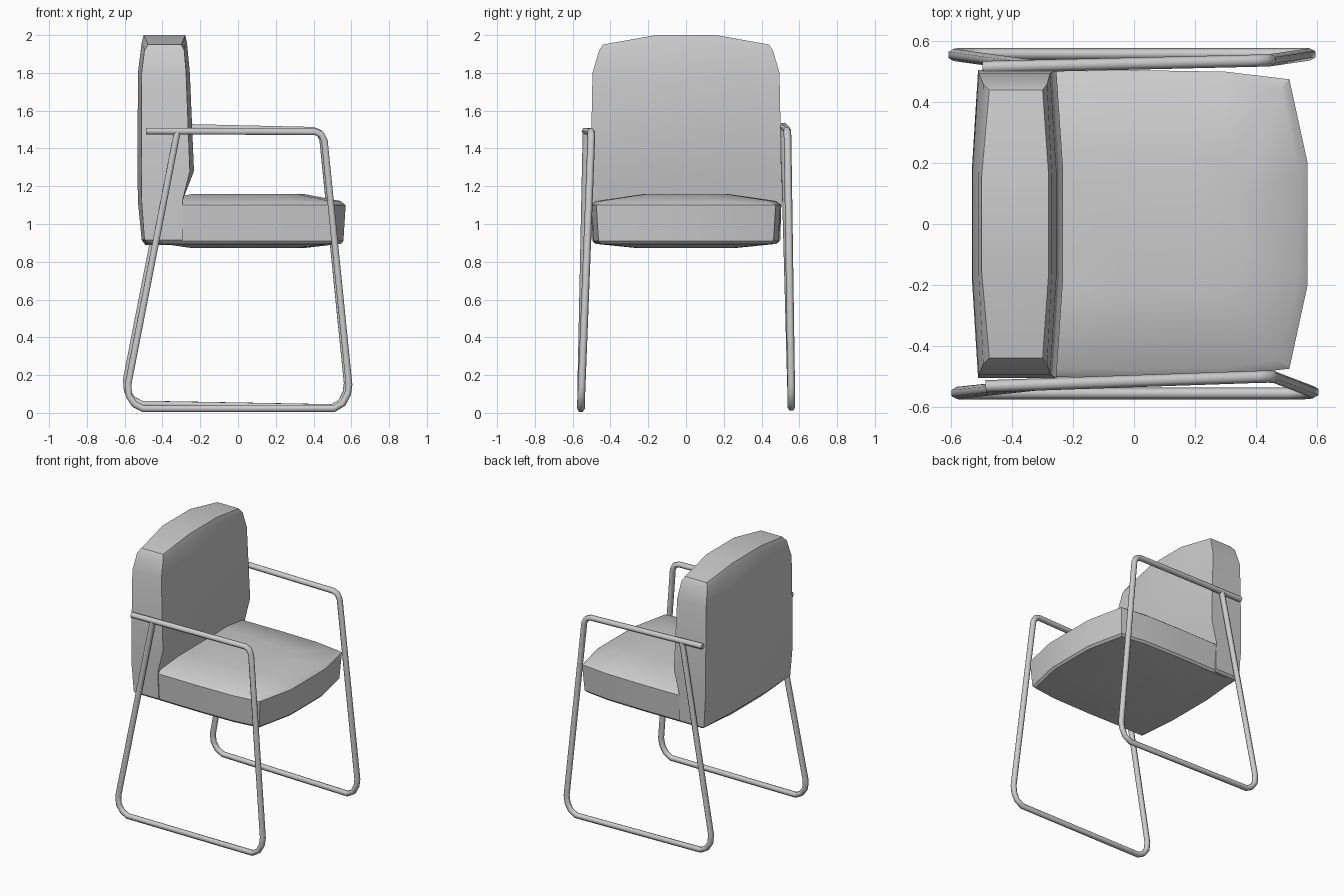
import bpy, bmesh, math

if "Cube" in bpy.data.objects:
    bpy.data.objects.remove(bpy.data.objects["Cube"])


def loft(name, rings):
    # skin a stack of equal-length point rings and cap both ends
    bm = bmesh.new()
    vs = [[bm.verts.new(p) for p in ring] for ring in rings]
    n = len(vs[0])
    for a, b in zip(vs, vs[1:]):
        for i in range(n):
            j = (i + 1) % n
            bm.faces.new((a[i], a[j], b[j], b[i]))
    # caps: strips joining mirrored points (i, n-1-i)
    for ring in (vs[0], vs[-1]):
        for i in range(n // 2 - 1):
            bm.faces.new((ring[i], ring[i + 1], ring[n - 2 - i], ring[n - 1 - i]))
    bmesh.ops.recalc_face_normals(bm, faces=bm.faces)
    me = bpy.data.meshes.new(name)
    bm.to_mesh(me)
    bm.free()
    ob = bpy.data.objects.new(name, me)
    bpy.context.collection.objects.link(ob)
    bpy.ops.object.select_all(action='DESELECT')
    bpy.context.view_layer.objects.active = ob
    ob.select_set(True)
    bpy.ops.object.shade_smooth_by_angle(angle=math.radians(30))
    return ob


# backrest: horizontal rings, bulged front and back, crowned top
def back_ring(z, w, xb, xf, bulge_b, bulge_f, crown):
    cols = (-1, -0.36, 0.36, 1)
    front = [(xf + (bulge_f if abs(c) < 1 else 0), c * w,
              z + (crown if abs(c) < 1 else 0)) for c in cols]
    rear = [(xb - (bulge_b if abs(c) < 1 else 0), c * w,
             z + (crown if abs(c) < 1 else 0)) for c in reversed(cols)]
    return front + rear


loft("backrest", [back_ring(*r) for r in (
    (0.90, 0.485, -0.475, -0.30, 0.015, 0, -0.012),
    (0.915, 0.50, -0.495, -0.295, 0.015, 0, 0),
    (1.12, 0.505, -0.51, -0.295, 0.02, 0, 0),
    (1.28, 0.505, -0.512, -0.255, 0.02, 0.022, 0),
    (1.80, 0.495, -0.51, -0.275, 0.02, 0.02, 0),
    (1.92, 0.46, -0.495, -0.285, 0.015, 0.015, 0.04),
    (1.95, 0.44, -0.475, -0.30, 0.025, 0.02, 0.05))])


# seat: rounded-front outline; inset moves edges in, dome lifts the middle
def seat_ring(z, inset, dome=0.0):
    half = [(-0.40, 0.50), (0.0, 0.505), (0.30, 0.50), (0.51, 0.475), (0.57, 0.20)]
    pts = []
    for x, y in half:
        k = max(0.0, 1 - max(0, x - 0.3) / 0.27)
        pts.append((x - (inset if x > 0.4 else 0), y - inset, z + dome * k))
    return pts + [(x, -y, zz) for x, y, zz in reversed(pts)]


loft("seat", [
    [(x * 0.6, y * 0.5, 0.872) for x, y, z in seat_ring(0, 0)],
    seat_ring(0.895, 0.025),
    seat_ring(0.91, 0.012),
    seat_ring(1.10, 0.0),
    seat_ring(1.122, 0.028),
    [(x * 0.62, y * 0.45, 1.158) for x, y, z in seat_ring(0, 0)]])


# bent tubes of the side frames
def tube(name, pts, radius=0.02):
    cu = bpy.data.curves.new(name, 'CURVE')
    cu.dimensions = '3D'
    cu.bevel_depth = radius
    cu.bevel_resolution = 1
    cu.use_fill_caps = True
    sp = cu.splines.new('POLY')
    sp.points.add(len(pts) - 1)
    for p, co in zip(sp.points, pts):
        p.co = (*co, 1)
    ob = bpy.data.objects.new(name, cu)
    bpy.context.collection.objects.link(ob)


path = [(-0.49, 1.492), (0.405, 1.488), (0.437, 1.475), (0.455, 1.44),
        (0.585, 0.15), (0.578, 0.10), (0.552, 0.05), (0.505, 0.022),
        (-0.505, 0.022), (-0.55, 0.045), (-0.58, 0.09), (-0.585, 0.15),
        (-0.325, 1.485)]


# each side: x shift, foot y, arm y at rear and front, lift at rear and front
def side_frame(name, dx, foot, rear, front, lift_r, lift_f):
    pts = []
    for x, z in path:
        t = (x + 0.5) / 0.95
        top = rear + (front - rear) * t
        h = max(0, min(1, (z - 0.05) / 1.44))
        lift = lift_r + (lift_f - lift_r) * t
        pts.append((x + dx, foot + (top - foot) * h, z + lift))
    tube(name, pts)


side_frame("right_side_frame", 0.003, -0.556, -0.533, -0.50, 0.0, 0.0)
side_frame("left_side_frame", -0.007, 0.558, 0.515, 0.537, 0.025, 0.008)
